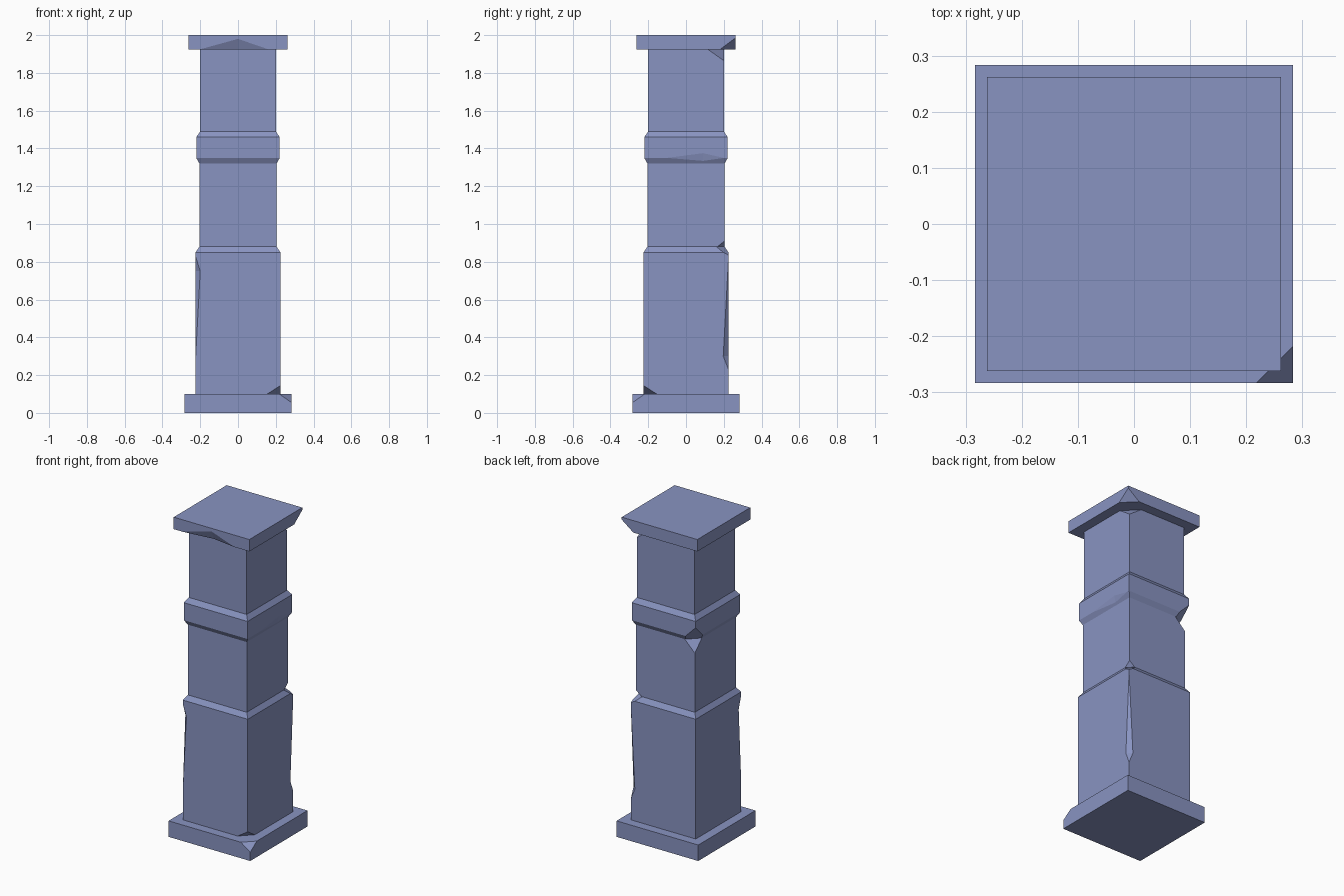
import bpy, bmesh
from mathutils import Vector

if "Cube" in bpy.data.objects:
    bpy.data.objects.remove(bpy.data.objects["Cube"])

# Blue-grey stone
stone = bpy.data.materials.new("stone")
stone.diffuse_color = (.25, .295, .535, 1)
stone.use_nodes = True
stone.node_tree.nodes["Principled BSDF"].inputs["Base Color"].default_value = stone.diffuse_color


def make_mesh(name, points):
    """Convex solid around a set of points."""
    bm = bmesh.new()
    for p in points:
        bm.verts.new(p)
    bmesh.ops.convex_hull(bm, input=bm.verts[:])
    bmesh.ops.dissolve_limit(bm, angle_limit=0.001, verts=bm.verts[:], edges=bm.edges[:])
    bmesh.ops.recalc_face_normals(bm, faces=bm.faces[:])
    me = bpy.data.meshes.new(name)
    bm.to_mesh(me)
    bm.free()
    me.materials.append(stone)
    ob = bpy.data.objects.new(name, me)
    bpy.context.collection.objects.link(ob)
    return ob


def block(name, rings):
    """Square block from (half width, height) rings."""
    return make_mesh(name, [(sx * r, sy * r, z) for r, z in rings
                            for sx in (-1, 1) for sy in (-1, 1)])


def chip(ob, points):
    """Knock a convex chip out of a block."""
    cutter = make_mesh("chip_cutter", points)
    cutter.hide_render = True
    mod = ob.modifiers.new("chip", 'BOOLEAN')
    mod.operation = 'DIFFERENCE'
    mod.solver = 'EXACT'
    mod.object = cutter
    bpy.context.view_layer.objects.active = ob
    bpy.ops.object.modifier_apply(modifier=mod.name)
    bpy.data.objects.remove(cutter)


def corner_chip(ob, sx, sy, r, tip, flat, w):
    """Chip on a corner: a point at height tip, width w at height flat."""
    k = 1.6
    z, w = tip + (flat - tip) * k, w * k
    pts = [(r, r, tip), (r - w, r, z), (r, r - w, z), (r + .3, r + .3, z)]
    chip(ob, [(sx * x, sy * y, h) for x, y, h in pts])


def long_chip(ob, sx, sy, r, top, mid, low, w):
    """Long sliver off a vertical corner, deepest at height mid."""
    pts = [(r, r, top), (r, r, low), (r - w, r, mid), (r, r - w, mid), (r + .3, r + .3, mid)]
    chip(ob, [(sx * x, sy * y, h) for x, y, h in pts])


# Stacked blocks of the pillar
plinth = block("plinth", [(.283, 0), (.283, .10)])
lower = block("lower_shaft", [(.225, .10), (.225, .85), (.204, .88)])
middle = block("middle_shaft", [(.204, .88), (.204, 1.32)])
band = block("band", [(.204, 1.32), (.221, 1.35), (.221, 1.46), (.2, 1.49)])
upper = block("upper_shaft", [(.2, 1.49), (.2, 1.925)])
cap = block("cap", [(.262, 1.925), (.262, 2.0)])

# Damage at the foot, front right corner
corner_chip(plinth, 1, -1, .283, .055, .10, .065)
corner_chip(lower, 1, -1, .225, .145, .10, .07)

# Long slivers on the lower shaft
long_chip(lower, -1, -1, .225, .83, .75, .28, .025)
long_chip(lower, 1, 1, .225, .82, .30, .23, .028)

# Damage at the lower ledge, back right corner
corner_chip(lower, 1, 1, .225, .835, .88, .085)
corner_chip(middle, 1, 1, .204, .91, .88, .038)

# Damage under the band, back left corner
corner_chip(band, -1, 1, .221, 1.42, 1.35, .07)
corner_chip(middle, -1, 1, .204, 1.25, 1.32, .07)

# Damage under the cap, back right corner
corner_chip(cap, 1, 1, .262, 1.985, 1.925, .08)
corner_chip(upper, 1, 1, .2, 1.865, 1.925, .085)

# Shallow edge chips on the cap front and the band's right side
chip(cap, [(-.2, -.262, 1.925), (.16, -.262, 1.925), (0, -.262, 1.98),
           (0, -.238, 1.925), (0, -.35, 1.90)])
chip(band, [(.221, -.10, 1.35), (.221, .20, 1.35), (.221, .09, 1.375),
            (.212, .09, 1.334), (.30, .09, 1.33)])
